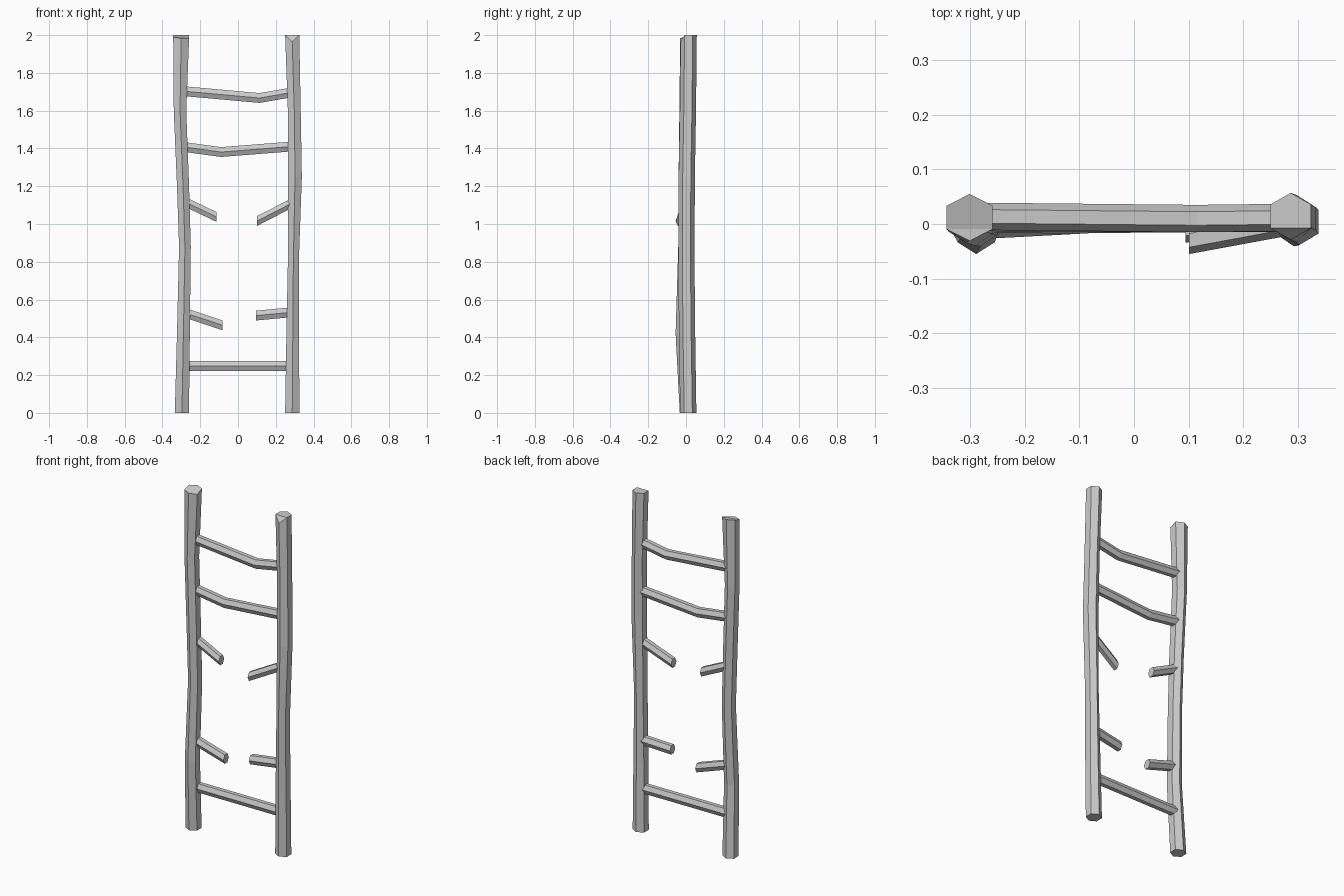
import bpy, bmesh
from math import cos, sin, tau, sqrt

if "Cube" in bpy.data.objects:
    bpy.data.objects.remove(bpy.data.objects["Cube"])


def loft(name, rings):
    """Skin a list of equal-length rings into a closed, flat-shaded solid."""
    bm = bmesh.new()
    loops = [[bm.verts.new(co) for co in ring] for ring in rings]
    n = len(loops[0])
    for a, b in zip(loops, loops[1:]):
        for i in range(n):
            j = (i + 1) % n
            bm.faces.new((a[i], a[j], b[j], b[i]))
    bm.faces.new(loops[0][::-1])
    # far cap: corner 0 gets its own facet so it can be chopped lower
    top = loops[-1]
    bm.faces.new((top[-1], top[0], top[1]))
    bm.faces.new(top[1:])
    bmesh.ops.recalc_face_normals(bm, faces=bm.faces[:])
    me = bpy.data.meshes.new(name)
    bm.to_mesh(me)
    bm.free()
    ob = bpy.data.objects.new(name, me)
    bpy.context.collection.objects.link(ob)
    return ob


# Hexagon with corner 0 facing the front (-y)
HEX = [(sin(tau * i / 6), -cos(tau * i / 6)) for i in range(6)]


def pole(name, path, chops):
    """Crooked upright: path of (z, x, y, half width), chops lower top corners."""
    rings = []
    for z, x, y, hw in path:
        rings.append([(x + u * hw * 2 / sqrt(3), y + v * 0.043, z) for u, v in HEX])
    for i, drop in chops.items():
        x, y, z = rings[-1][i]
        rings[-1][i] = (x, y, z - drop)
    return loft(name, rings)


def rung(name, points):
    """Hexagonal stick along x with a ridge on the front and a flat top."""
    return loft(name, [[(x, y + v * 0.025, z + u * 0.03) for u, v in HEX]
                       for x, y, z in points])


# Uprights
pole("left_pole", [(0, -.297, .01, .0375), (.42, -.289, -.012, .034),
                   (.88, -.281, .002, .031), (1.2, -.291, .003, .032),
                   (1.6, -.307, .008, .033), (2, -.301, .012, .042)],
     {0: .015, 1: .018, 5: .012})
pole("right_pole", [(0, .287, .012, .0375), (.4, .290, .006, .034),
                    (.8, .293, .002, .029), (1.25, .302, .004, .036),
                    (1.6, .298, .010, .034), (2, .287, .014, .0375)],
     {0: .035})

# Whole rungs
rung("bottom_rung", [(-.275, .008, .248), (.275, .01, .248)])
rung("upper_rung", [(-.28, .012, 1.407), (-.09, .010, 1.381), (.28, .010, 1.410)])
rung("top_rung", [(-.285, .014, 1.703), (.115, .010, 1.667), (.28, .012, 1.696)])

# Broken rung stubs
rung("lower_left_stub", [(-.27, -.002, .526), (-.083, .008, .464)])
rung("lower_right_stub", [(.275, .010, .532), (.094, -.009, .515)])
rung("middle_left_stub", [(-.27, .010, 1.112), (-.113, .007, 1.037)])
rung("middle_right_stub", [(.28, .003, 1.108), (.101, -.030, 1.016)])
